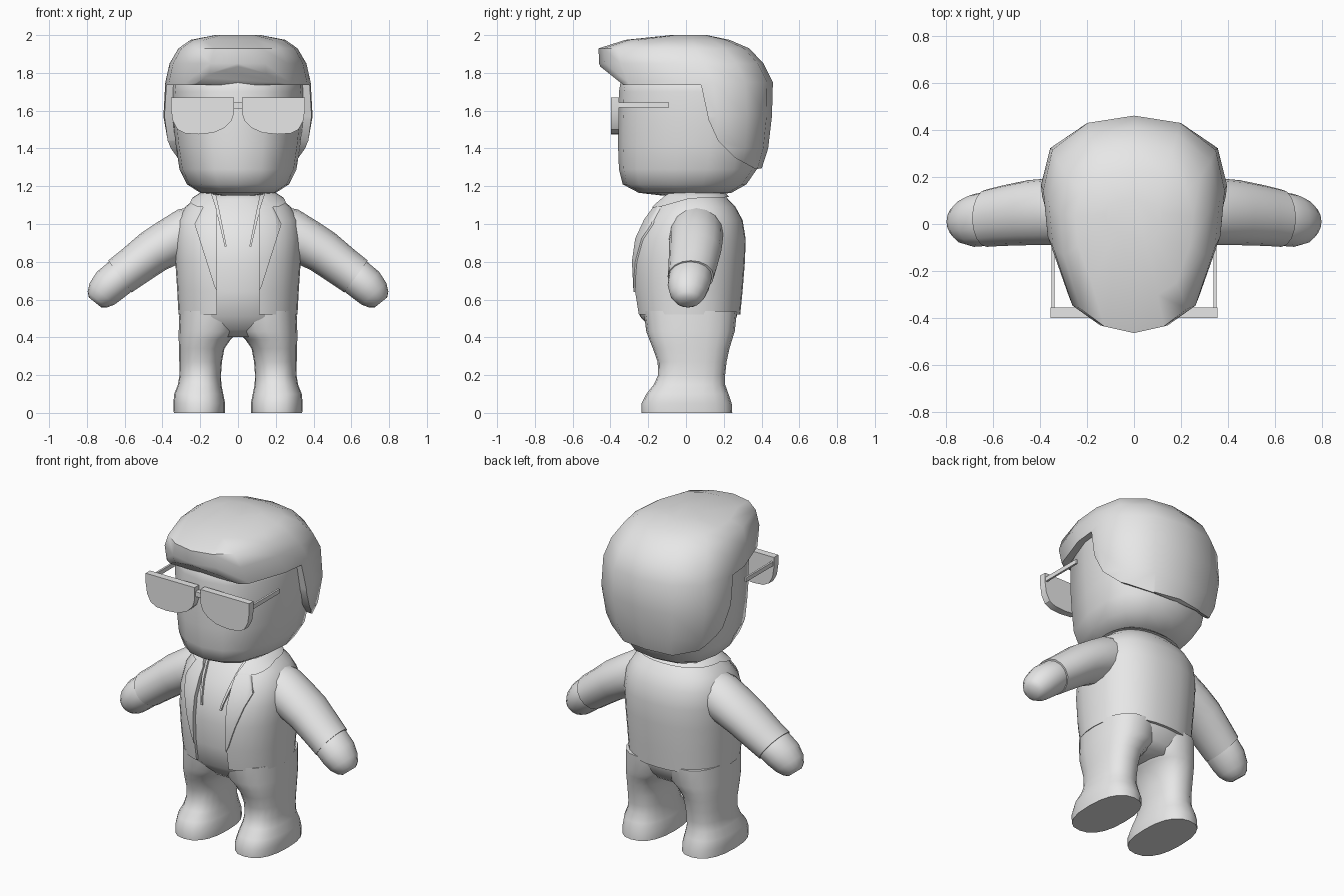
import bpy, bmesh, math
from mathutils import Vector

cube = bpy.data.objects.get("Cube")
if cube:
    bpy.data.objects.remove(cube, do_unlink=True)

grey = bpy.data.materials.new("plain_grey")
grey.use_nodes = True
grey.diffuse_color = (0.8, 0.8, 0.8, 1)
grey.node_tree.nodes["Principled BSDF"].inputs["Base Color"].default_value = (0.8, 0.8, 0.8, 1)


def skin(name, rings):
    """Closed mesh through a list of equal-length point rings."""
    bm = bmesh.new()
    loops = [[bm.verts.new(p) for p in ring] for ring in rings]
    n = len(loops[0])
    for a, b in zip(loops, loops[1:]):
        for i in range(n):
            j = (i + 1) % n
            bm.faces.new((a[i], a[j], b[j], b[i]))
    bm.faces.new(loops[0])
    bm.faces.new(loops[-1])
    bmesh.ops.recalc_face_normals(bm, faces=bm.faces)
    mesh = bpy.data.meshes.new(name)
    bm.to_mesh(mesh)
    bm.free()
    mesh.materials.append(grey)
    obj = bpy.data.objects.new(name, mesh)
    bpy.context.collection.objects.link(obj)
    return obj


def oval(n, e=2.0):
    """Unit superellipse outline."""
    pts = []
    for i in range(n):
        a = 2 * math.pi * i / n
        c, s = math.cos(a), math.sin(a)
        pts.append((math.copysign(abs(c) ** (2 / e), c), math.copysign(abs(s) ** (2 / e), s)))
    return pts


def loft(name, levels, outline, x=0.0, grow=0.0):
    """Levels are (z, half width, front y, back y[, x centre])."""
    rings = []
    for z, w, front, back, *cx in levels:
        mid, half = (front + back) / 2, (back - front) / 2 + grow
        c = cx[0] if cx else x
        rings.append([(c + u * (w + grow), mid + v * half, z + grow * 0.5) for u, v in outline])
    return skin(name, rings)


def tube(name, path, n=16):
    """Path stations are (x, y, z, radius in the xz plane, radius along y)."""
    rings = []
    for i, (x, y, z, r, ry) in enumerate(path):
        a, b = path[max(i - 1, 0)], path[min(i + 1, len(path) - 1)]
        t = Vector((b[0] - a[0], 0, b[2] - a[2])).normalized()
        p = Vector((-t.z, 0, t.x))
        rings.append([Vector((x, y + v * ry, z)) + p * (u * r) for u, v in oval(n)])
    return skin(name, rings)


def prism_xz(name, pts, y0, y1):
    return skin(name, [[(x, y, z) for x, z in pts] for y in (y0, y1)])


def prism_yz(name, pts):
    return skin(name, [[(x, y, z) for y, z in pts] for x in (-1, 1)])


def carve(obj, cutter, operation):
    cutter.hide_render = True
    mod = obj.modifiers.new("carve", "BOOLEAN")
    mod.operation, mod.solver, mod.object = operation, "EXACT", cutter
    bpy.context.view_layer.objects.active = obj
    bpy.ops.object.modifier_apply(modifier=mod.name)
    bpy.data.objects.remove(cutter, do_unlink=True)


def smooth(obj, angle=50):
    bpy.ops.object.select_all(action="DESELECT")
    obj.select_set(True)
    bpy.context.view_layer.objects.active = obj
    bpy.ops.object.shade_smooth_by_angle(angle=math.radians(angle))


def flip(pts, s):
    return [(s * p[0], *p[1:]) for p in pts]


# Head and hair share an egg-shaped plan, wider at the back
half = [(0, 1), (.51, .93), (.9, .67), (1, .28), (.95, -.17), (.72, -.74), (.4, -.93), (0, -1)]
egg = half + [(-u, v) for u, v in half[-2:0:-1]]
smooth(loft("head", [
    (1.15, .10, -.12, .12), (1.165, .2, -.25, .24), (1.21, .27, -.335, .32),
    (1.29, .31, -.355, .375), (1.42, .33, -.36, .4), (1.55, .345, -.36, .41),
    (1.7, .35, -.355, .41), (1.76, .345, -.345, .4), (1.82, .28, -.28, .33)], egg))

hair = loft("hair", [
    (1.26, .30, -.2, .39), (1.4, .365, -.3, .435), (1.57, .395, -.35, .455),
    (1.75, .385, -.42, .46), (1.85, .362, -.46, .41), (1.93, .315, -.463, .335),
    (1.975, .25, -.32, .23), (2.0, .12, -.08, .11)], egg)
carve(hair, prism_yz("hairline_cutter", [
    (-.6, 1.95), (-.33, 1.735), (.08, 1.735), (.12, 1.55), (.17, 1.44), (.26, 1.35),
    (.37, 1.29), (.6, 1.33), (.6, 1), (-.6, 1)]), "DIFFERENCE")
smooth(hair)

# Torso: jacket over a slightly smaller body, open down the front
jacket_levels = [
    (.52, .315, -.262, .287), (.65, .322, -.283, .3), (.8, .332, -.29, .312),
    (.92, .335, -.272, .316), (1.02, .322, -.225, .3), (1.09, .28, -.175, .262),
    (1.14, .22, -.13, .215), (1.17, .17, -.10, .18)]
round_plan = oval(32, 2.3)
opening = [(-.11, .4), (.11, .4), (.11, 1.07), (.17, 1.25), (-.17, 1.25), (-.11, 1.07)]


def open_front(obj):
    carve(obj, prism_xz("opening_cutter", opening, -1, -.04), "DIFFERENCE")


jacket = loft("jacket", jacket_levels, round_plan)
open_front(jacket)
smooth(jacket)
hips = [(.41, .25, -.15, .21), (.45, .3, -.195, .25)]
smooth(loft("shirt_and_hips", hips + jacket_levels, round_plan, grow=-.018))

# Collar band and lapels follow the jacket surface
collar = loft("collar", jacket_levels, round_plan, grow=.012)
carve(collar, prism_yz("collar_shape", [
    (-.3, 1.08), (-.14, 1.09), (.02, 1.135), (.3, 1.145), (.3, 1.3), (-.3, 1.3)]), "INTERSECT")
open_front(collar)
smooth(collar)
lapel = [(.11, .64), (.125, .67), (.23, 1.0), (.185, 1.09), (.2, 1.17), (.15, 1.17), (.11, 1.07)]
shirt_edge = [(.06, .88), (.07, .88), (.115, 1.07), (.15, 1.17), (.12, 1.17), (.1, 1.08)]

for s, side in ((1, "left_"), (-1, "right_")):
    for part, shape, grow in (("lapel", lapel, .008), ("shirt_edge", shirt_edge, -.006)):
        obj = loft(side + part, jacket_levels, round_plan, grow=grow)
        carve(obj, prism_xz("shape", flip(shape, s), -1, -.05), "INTERSECT")
        smooth(obj)

    # Arm: sleeve with a small cuff step, then a mitten hand
    smooth(tube(side + "sleeve", flip([
        (.12, .055, 1.0, .12, .13), (.27, .055, .95, .135, .142), (.36, .052, .905, .124, .142),
        (.45, .048, .853, .117, .138), (.56, .035, .77, .108, .128), (.625, .025, .722, .105, .122)], s)))
    smooth(tube(side + "hand", flip([
        (.57, .03, .76, .085, .1), (.625, .022, .72, .099, .115), (.68, .015, .675, .098, .112),
        (.72, .01, .63, .087, .095), (.745, .01, .6, .066, .07), (.757, .01, .585, .042, .045)], s)))

    # Leg widening into a flat-soled foot
    leg = [(0, .135, -.235, .245, .205), (.05, .137, -.235, .242, .205), (.1, .13, -.21, .225, .208),
           (.15, .115, -.17, .207, .203), (.2, .11, -.148, .207, .2), (.27, .113, -.15, .215, .198),
           (.34, .12, -.175, .23, .192), (.39, .138, -.195, .245, .176), (.43, .16, -.21, .258, .154),
           (.54, .17, -.225, .27, .14)]
    smooth(loft(side + "leg", [(*l[:4], s * l[4]) for l in leg], oval(20, 2.4)))

    # Glasses lens and temple bar
    smooth(prism_xz(side + "lens", flip([
        (.02, 1.67), (.02, 1.59), (.035, 1.545), (.07, 1.51), (.13, 1.483), (.21, 1.475),
        (.28, 1.48), (.32, 1.5), (.345, 1.545), (.355, 1.61), (.355, 1.67)], s), -.398, -.355), 30)
    temple = [(.338, 1.617), (.35, 1.617), (.35, 1.643), (.338, 1.643)]
    prism_xz(side + "temple", flip(temple, s), -.365, -.09)

prism_xz("glasses_bridge", [(-.03, 1.612), (.03, 1.612), (.03, 1.642), (-.03, 1.642)], -.39, -.36)
